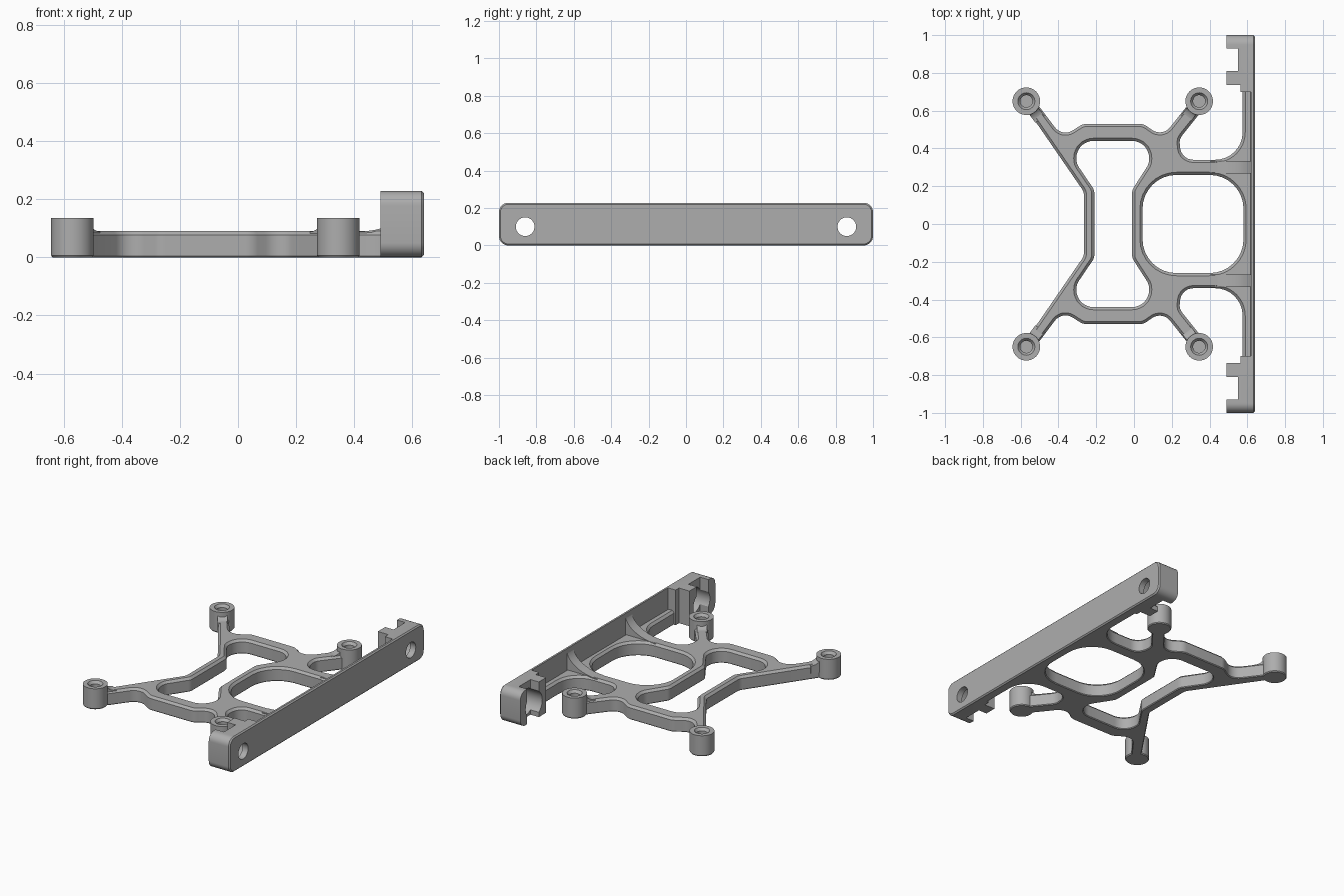
import bpy, bmesh, math
from mathutils import Vector, Matrix

if "Cube" in bpy.data.objects:
    bpy.data.objects.remove(bpy.data.objects["Cube"])

grey = bpy.data.materials.new("plain_grey")
grey.use_nodes = True
COLOR = (0.42, 0.42, 0.42, 1)
grey.diffuse_color = COLOR
grey.node_tree.nodes["Principled BSDF"].inputs["Base Color"].default_value = COLOR


def make_object(name, bm):
    bmesh.ops.recalc_face_normals(bm, faces=bm.faces)
    mesh = bpy.data.meshes.new(name)
    bm.to_mesh(mesh)
    bm.free()
    mesh.materials.append(grey)
    obj = bpy.data.objects.new(name, mesh)
    bpy.context.collection.objects.link(obj)
    return obj


def rounded(corners, steps=8):
    """Closed 2D outline; every corner is (x, y, fillet radius)."""
    pts = []
    for i, (x, y, r) in enumerate(corners):
        p = Vector((x, y))
        if r == 0:
            pts.append(p)
            continue
        a = Vector(corners[i - 1][:2]) - p
        b = Vector(corners[(i + 1) % len(corners)][:2]) - p
        a.normalize()
        b.normalize()
        half = a.angle(b) / 2
        center = p + (a + b).normalized() * (r / math.sin(half))
        start = p + a * (r / math.tan(half)) - center
        end = p + b * (r / math.tan(half)) - center
        sweep = start.angle_signed(end)
        for k in range(steps + 1):
            pts.append(center + Matrix.Rotation(-sweep * k / steps, 2) @ start)
    return pts


def mirrored(half):
    return half + [(x, -y, r) for x, y, r in reversed(half)]


def slab(name, loops, height, top_bevel, base_bevel, matrix=Matrix()):
    """Extruded plate with holes and chamfered rims."""
    bm = bmesh.new()
    for loop in loops:
        vs = [bm.verts.new((p.x, p.y, 0)) for p in loop]
        for i, v in enumerate(vs):
            bm.edges.new((vs[i - 1], v))
    bmesh.ops.triangle_fill(bm, edges=bm.edges[:], use_beauty=True)
    geo = bmesh.ops.extrude_face_region(bm, geom=bm.faces[:])["geom"]
    bmesh.ops.translate(bm, verts=[g for g in geo if isinstance(g, bmesh.types.BMVert)],
                        vec=(0, 0, height))
    bmesh.ops.recalc_face_normals(bm, faces=bm.faces)
    bmesh.ops.dissolve_limit(bm, angle_limit=0.001, verts=[], edges=[
        e for e in bm.edges if all(abs(f.normal.z) > 0.9 for f in e.link_faces)])
    for level, size in ((height, top_bevel), (0, base_bevel)):
        rim = [e for e in bm.edges if all(abs(v.co.z - level) < 1e-5 for v in e.verts)
               and any(abs(f.normal.z) < 0.5 for f in e.link_faces)]
        if size:
            bmesh.ops.bevel(bm, geom=rim, offset=size, segments=1, affect='EDGES')
    bm.transform(matrix)
    return make_object(name, bm)


def box(name, lo, hi):
    bm = bmesh.new()
    bmesh.ops.create_cube(bm, size=1)
    lo, hi = Vector(lo), Vector(hi)
    bm.transform(Matrix.Translation((lo + hi) / 2) @ Matrix.Diagonal((*(hi - lo), 1)))
    return make_object(name, bm)


def rod_x(name, x0, x1, y, z, r):
    bm = bmesh.new()
    bmesh.ops.create_cone(bm, cap_ends=True, segments=40, radius1=r, radius2=r, depth=x1 - x0)
    bm.transform(Matrix.Translation(((x0 + x1) / 2, y, z)) @ Matrix.Rotation(math.pi / 2, 4, 'Y'))
    return make_object(name, bm)


def gusset(name, origin, direction, length, low, high, width):
    """Concave quarter-curve brace falling away from origin along direction."""
    d = Vector((*direction, 0)).normalized()
    side = Vector((-d.y, d.x, 0)) * width / 2
    profile = [(0, low - 0.05)]
    for k in range(11):
        t = math.pi / 2 * k / 10
        profile.append((length * (1 - math.cos(t)), high - (high - low) * math.sin(t)))
    profile.append((length, low - 0.05))
    bm = bmesh.new()
    base = Vector((*origin, 0))
    ends = [[bm.verts.new(base + d * u + s + Vector((0, 0, z))) for u, z in profile]
            for s in (-side, side)]
    for ring in ends:
        bm.faces.new(ring)
    for i in range(len(profile)):
        bm.faces.new((ends[0][i - 1], ends[0][i], ends[1][i], ends[1][i - 1]))
    return make_object(name, bm)


def boss(name, x, y):
    """Turned post with a countersunk blind hole."""
    profile = [(0, 0), (.068, 0), (.073, .006), (.073, .135), (.045, .135),
               (.032, .118), (.032, .04), (0, .04)]
    bm = bmesh.new()
    vs = [bm.verts.new((r, 0, z)) for r, z in profile]
    edges = [bm.edges.new(pair) for pair in zip(vs, vs[1:])]
    bmesh.ops.spin(bm, geom=vs + edges, cent=(0, 0, 0), axis=(0, 0, 1),
                   angle=math.tau, steps=40)
    bmesh.ops.remove_doubles(bm, verts=bm.verts, dist=1e-5)
    bm.transform(Matrix.Translation((x, y, 0)))
    return make_object(name, bm)


# Open frame with its four arms, two beams and bar ledge
outer = mirrored([
    (-.265, .17, .06), (-.565, .606, 0), (-.517, .643, 0), (-.38, .46, .07),
    (-.27, .53, .07), (.05, .53, .07), (.15, .46, .07), (.29, .637, 0),
    (.36, .6, 0), (.24, .45, .06), (.25, .34, .07), (.575, .34, .145),
    (.575, .72, 0), (.63, .72, 0)])
waist_hole = mirrored([(-.21, .18, .06), (-.305, .32, .08), (-.305, .44, .09),
                       (.08, .44, .09), (.08, .32, .08), (-.01, .18, .06)])
round_hole = mirrored([(.045, .26, .18), (.58, .26, .18)])
slab("frame", [rounded(c) for c in (outer, waist_hole, round_hole)], .09, .014, .005)

# Mounting bar, solid at first
bar_outline = rounded([(-1, 0, .05), (1, 0, .05), (1, .228, .05), (-1, .228, .05)])
to_bar = Matrix(((0, 0, 1, .49), (1, 0, 0, 0), (0, 1, 0, 0), (0, 0, 0, 1)))
bar = slab("mounting_bar", [bar_outline], .15, .008, 0, to_bar)

# Hollow the bar: back relief, pocket, clip slots and screw holes
cutters = [box("relief_cutter", (.4, -.735, -.1), (.565, .735, .4)),
           box("pocket_cutter", (.41, -.7, -.11), (.62, .7, .41))]
for s in (-1, 1):
    ys = sorted((s * .81, s * .93))
    cutters += [box("slot_cutter", (.42, ys[0], -.12), (.55, ys[1], .42)),
                rod_x("recess_cutter", .43, .6, s * .86, .1, .085),
                rod_x("screw_hole_cutter", .44, .8, s * .86, .1, .05)]
for cutter in cutters:
    mod = bar.modifiers.new("cut", 'BOOLEAN')
    mod.operation = 'DIFFERENCE'
    mod.solver = 'EXACT'
    mod.object = cutter
bpy.context.view_layer.update()
cut_mesh = bpy.data.meshes.new_from_object(
    bar.evaluated_get(bpy.context.evaluated_depsgraph_get()))
bar.modifiers.clear()
bar.data = cut_mesh
for cutter in cutters:
    bpy.data.objects.remove(cutter)

# Screw posts, arm fillets and beam braces on both sides
for s, side in ((1, "back"), (-1, "front")):
    for x, lean, label in ((-.57, .6, "right"), (.345, -.62, "left")):
        boss(f"{side}_{label}_post", x, s * .65)
        d = Vector((lean, -.8 * s)).normalized()
        gusset(f"{side}_{label}_post_fillet", Vector((x, s * .65)) + d * .06, d,
               .06, .088, .13, .06)
    gusset(f"{side}_beam_brace", (.625, s * .3), (-1, 0), .22, .088, .222, .066)

bpy.ops.object.select_all(action='DESELECT')
for obj in bpy.context.scene.objects:
    if obj.type == 'MESH':
        obj.select_set(True)
        bpy.context.view_layer.objects.active = obj
bpy.ops.object.shade_smooth_by_angle(angle=math.radians(30))
